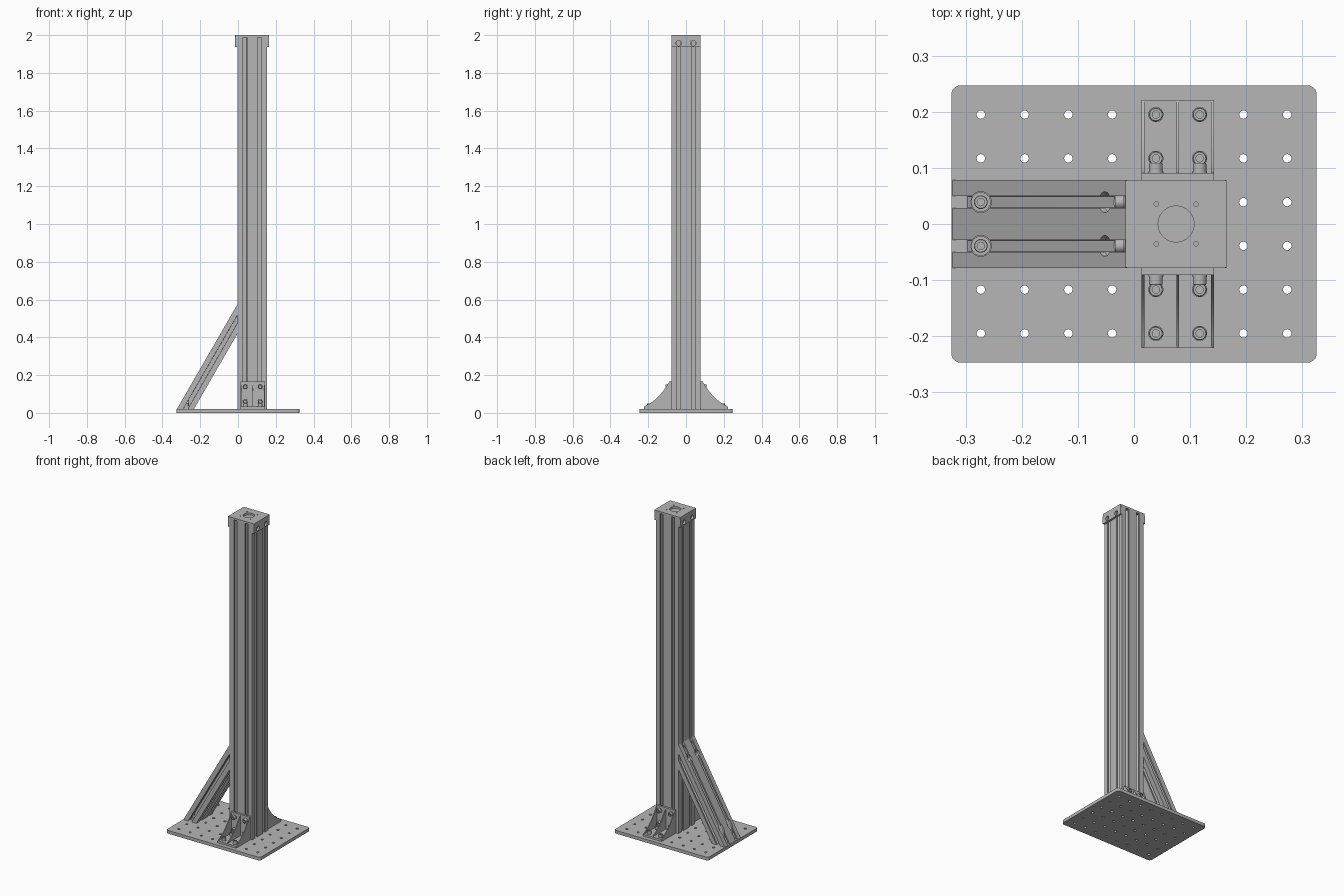
import bpy, bmesh, math
from mathutils import Matrix, Vector

cube = bpy.data.objects.get("Cube")
if cube:
    bpy.data.objects.remove(cube)

metal = bpy.data.materials.new("plain grey metal")
metal.use_nodes = True
GREY = (0.47, 0.47, 0.47, 1)
metal.diffuse_color = GREY
metal.node_tree.nodes["Principled BSDF"].inputs["Base Color"].default_value = GREY

X, Y, Z = Vector((1, 0, 0)), Vector((0, 1, 0)), Vector((0, 0, 1))
PITCH = 0.078          # slot and hole spacing
HALF = PITCH           # half width of the column
BASE = 0.02            # top of the base plate
COL_X = 0.075          # column centre
COL_LEFT = COL_X - HALF
built = []


def add(name, mesh):
    obj = bpy.data.objects.new(name, mesh)
    bpy.context.collection.objects.link(obj)
    mesh.materials.clear()
    mesh.materials.append(metal)
    built.append(obj)
    return obj


def frame(origin, u, v):
    m = Matrix((u, v, u.cross(v))).transposed().to_4x4()
    m.translation = origin
    return m


def circle(x, y, r, n=20):
    return [(x + r * math.cos(math.tau * i / n), y + r * math.sin(math.tau * i / n)) for i in range(n)]


def rounded(w, h, r):
    """Rectangle outline with rounded corners."""
    pts = []
    for k, (sx, sy) in enumerate(((1, 1), (-1, 1), (-1, -1), (1, -1))):
        for i in range(6):
            a = math.pi / 2 * (k + i / 5)
            pts.append((sx * (w / 2 - r) + r * math.cos(a), sy * (h / 2 - r) + r * math.sin(a)))
    return pts


def plate(name, loops, depth, matrix):
    """Outline with optional holes, extruded evenly about its plane."""
    cu = bpy.data.curves.new(name, "CURVE")
    cu.dimensions, cu.fill_mode, cu.extrude = "2D", "BOTH", depth / 2
    for loop in loops:
        sp = cu.splines.new("POLY")
        sp.points.add(len(loop) - 1)
        for p, (x, y) in zip(sp.points, loop):
            p.co = (x, y, 0, 1)
        sp.use_cyclic_u = True
    tmp = bpy.data.objects.new(name + " outline", cu)
    bpy.context.collection.objects.link(tmp)
    deps = bpy.context.evaluated_depsgraph_get()
    mesh = bpy.data.meshes.new_from_object(tmp.evaluated_get(deps))
    bpy.data.objects.remove(tmp)
    bm = bmesh.new()
    bm.from_mesh(mesh)
    bmesh.ops.remove_doubles(bm, verts=bm.verts, dist=1e-5)
    bmesh.ops.recalc_face_normals(bm, faces=bm.faces)
    bm.to_mesh(mesh)
    bm.free()
    mesh.transform(matrix)
    return add(name, mesh)


def box(name, lo, hi):
    lo, hi = Vector(lo), Vector(hi)
    bm = bmesh.new()
    bmesh.ops.create_cube(bm, size=1)
    for v in bm.verts:
        v.co = (lo + hi) / 2 + v.co * (hi - lo)
    mesh = bpy.data.meshes.new(name)
    bm.to_mesh(mesh)
    bm.free()
    return add(name, mesh)


def slotted(w, h):
    """Outline of an aluminium extrusion with a T slot per pitch on each side."""
    half = [(-0.0105, 0), (-0.0105, 0.0085), (-0.0195, 0.0085), (-0.0195, 0.014), (-0.01, 0.0235)]
    slot = half + [(-u, d) for u, d in reversed(half)]
    pts = []
    for k, (length, off) in enumerate(((w, h), (h, w), (w, h), (h, w))):
        rot = Matrix.Rotation(k * math.pi / 2, 2)
        side = [(-length / 2, 0)]
        n = round(length / PITCH)
        for i in range(n):
            side += [(u + (i - (n - 1) / 2) * PITCH, d) for u, d in slot]
        pts += [tuple(rot @ Vector((u, d - off / 2))) for u, d in side]
    return pts


def bolt(name, origin, axis, washer=0.0135):
    """Socket head bolt with washer, its shaft running back along the axis."""
    prof = [(0, -0.016), (0.007, -0.016), (0.007, 0), (washer, 0), (washer, 0.003), (0.0122, 0.003),
            (0.0122, 0.016), (0.011, 0.018), (0.0065, 0.018), (0.0065, 0.009), (0, 0.009)]
    bm = bmesh.new()
    vs = [bm.verts.new((r, 0, z)) for r, z in prof]
    es = [bm.edges.new(p) for p in zip(vs, vs[1:])]
    bmesh.ops.spin(bm, geom=vs + es, cent=(0, 0, 0), axis=Z, angle=math.tau, steps=24, use_merge=True)
    bmesh.ops.remove_doubles(bm, verts=bm.verts, dist=1e-5)
    bmesh.ops.recalc_face_normals(bm, faces=bm.faces)
    mesh = bpy.data.meshes.new(name)
    bm.to_mesh(mesh)
    bm.free()
    mesh.transform(Matrix.Translation(origin) @ Z.rotation_difference(axis).to_matrix().to_4x4())
    return add(name, mesh)


# Base plate with its grid of holes
holes = [circle((i - 3.5) * PITCH, (j - 2.5) * PITCH, 0.0075) for i in range(8) for j in range(6)]
plate("base_plate", [rounded(0.651, 0.494, 0.016)] + holes, BASE, Matrix.Translation((0, 0, BASE / 2)))

# Column
CAP = 0.012
top = 2 - CAP
plate("column", [slotted(2 * HALF, 2 * HALF)], top - BASE,
      Matrix.Translation((COL_X, 0, (top + BASE) / 2)))

# Cap: top plate and two side flanges
cap_holes = [circle(0, 0, 0.032, 40)] + [circle(sx * 0.0355, sy * 0.0355, 0.004, 12)
                                         for sx in (-1, 1) for sy in (-1, 1)]
plate("cap_top", [rounded(2 * (HALF + CAP), 2 * HALF, 0.003)] + cap_holes, CAP,
      Matrix.Translation((COL_X, 0, 2 - CAP / 2)))
for s, side in ((1, "left"), (-1, "right")):
    low = 1.937
    mid = (top + low) / 2
    plate("cap_flange_" + side,
          [rounded(2 * HALF, top - low, 0.002)] + [circle(t * PITCH / 2, 1.957 - mid, 0.014) for t in (-1, 1)],
          CAP, frame(Vector((COL_X + s * (HALF + CAP / 2), 0, mid)), Y, Z))

# Corner brackets at front and back: floor, wall, three curved ribs and bolts
REACH, RISE, THICK = 0.2214, 0.165, 0.0125
curve = []
for i in range(13):
    t = i / 12
    p = (Vector((REACH - 0.008, BASE + 0.018)) * (1 - t) ** 2
         + Vector((0.146, 0.068)) * 2 * t * (1 - t) + Vector((HALF + 0.013, RISE - 0.004)) * t * t)
    curve.append(tuple(p))
rib = [(HALF, BASE), (REACH, BASE), (REACH, BASE + THICK)] + curve + [(HALF + THICK, RISE), (HALF, RISE)]
for s, side in ((-1, "front"), (1, "back")):
    x0, x1 = PITCH - 0.0645, PITCH + 0.0645
    ya, yb, yc = s * HALF, s * (HALF + THICK), s * REACH
    box(side + "_bracket_floor", (x0, min(ya, yc), BASE), (x1, max(ya, yc), BASE + THICK))
    box(side + "_bracket_wall", (x0, min(ya, yb), BASE), (x1, max(ya, yb), RISE))
    for i in (-1, 0, 1):
        plate(f"{side}_bracket_rib", [[(s * y, z) for y, z in rib]], 0.005,
              frame(Vector((PITCH + i * 0.062, 0, 0)), Y, Z))
    for x in (PITCH / 2, PITCH * 1.5):
        for k in (1.5, 2.5):
            bolt(side + "_floor_bolt", Vector((x, s * k * PITCH, BASE + THICK)), Z)
            bolt(side + "_wall_bolt", Vector((x, yb, BASE + (k - 1) * PITCH + 0.001)), Y * s)

# Diagonal brace, mitred against the base plate and the column
along = Vector((0.5, 0, math.sqrt(0.75)))
normal = Vector((-along.z, 0, along.x))
centre = Vector((COL_LEFT, 0, 0.575)) - normal * PITCH / 2
bm = bmesh.new()
lower, upper = [], []
for u, v in slotted(2 * HALF, PITCH):
    p = centre + Y * u + normal * v
    lower.append(bm.verts.new(p + along * ((BASE - p.z) / along.z)))
    upper.append(bm.verts.new(p + along * ((COL_LEFT - p.x) / along.x)))
bm.faces.new(lower)
bm.faces.new(upper)
for i in range(len(lower)):
    bm.faces.new((lower[i - 1], lower[i], upper[i], upper[i - 1]))
bmesh.ops.recalc_face_normals(bm, faces=bm.faces)
mesh = bpy.data.meshes.new("diagonal_brace")
bm.to_mesh(mesh)
bm.free()
brace = add("diagonal_brace", mesh)

# Counterbored bolt seats through the brace, with their bolts
seats = bmesh.new()
for s in (-1, 1):
    y = s * PITCH / 2
    for origin, axis in ((Vector((-3.5 * PITCH, y, BASE + 0.013)), Z),
                         (Vector((COL_LEFT - 0.013, y, 0.49)), -X)):
        turn = Z.rotation_difference(axis).to_matrix().to_4x4()
        bmesh.ops.create_cone(seats, cap_ends=True, segments=24, radius1=0.0185, radius2=0.0185, depth=0.2,
                              matrix=Matrix.Translation(origin + axis * 0.1) @ turn)
        bolt("brace_bolt", origin, axis, 0.0175)
seat_mesh = bpy.data.meshes.new("seat_cutter")
seats.to_mesh(seat_mesh)
seats.free()
cutter = bpy.data.objects.new("seat_cutter", seat_mesh)
bpy.context.collection.objects.link(cutter)
cutter.hide_render = True
mod = brace.modifiers.new("seats", "BOOLEAN")
mod.operation, mod.solver, mod.object = "DIFFERENCE", "EXACT", cutter
deps = bpy.context.evaluated_depsgraph_get()
cut = bpy.data.meshes.new_from_object(brace.evaluated_get(deps))
brace.modifiers.clear()
brace.data = cut
cut.materials.clear()
cut.materials.append(metal)
bpy.data.objects.remove(cutter)

# Smooth round surfaces, keep machined edges sharp
bpy.ops.object.select_all(action="DESELECT")
for obj in built:
    obj.select_set(True)
bpy.context.view_layer.objects.active = built[0]
bpy.ops.object.shade_smooth_by_angle()
